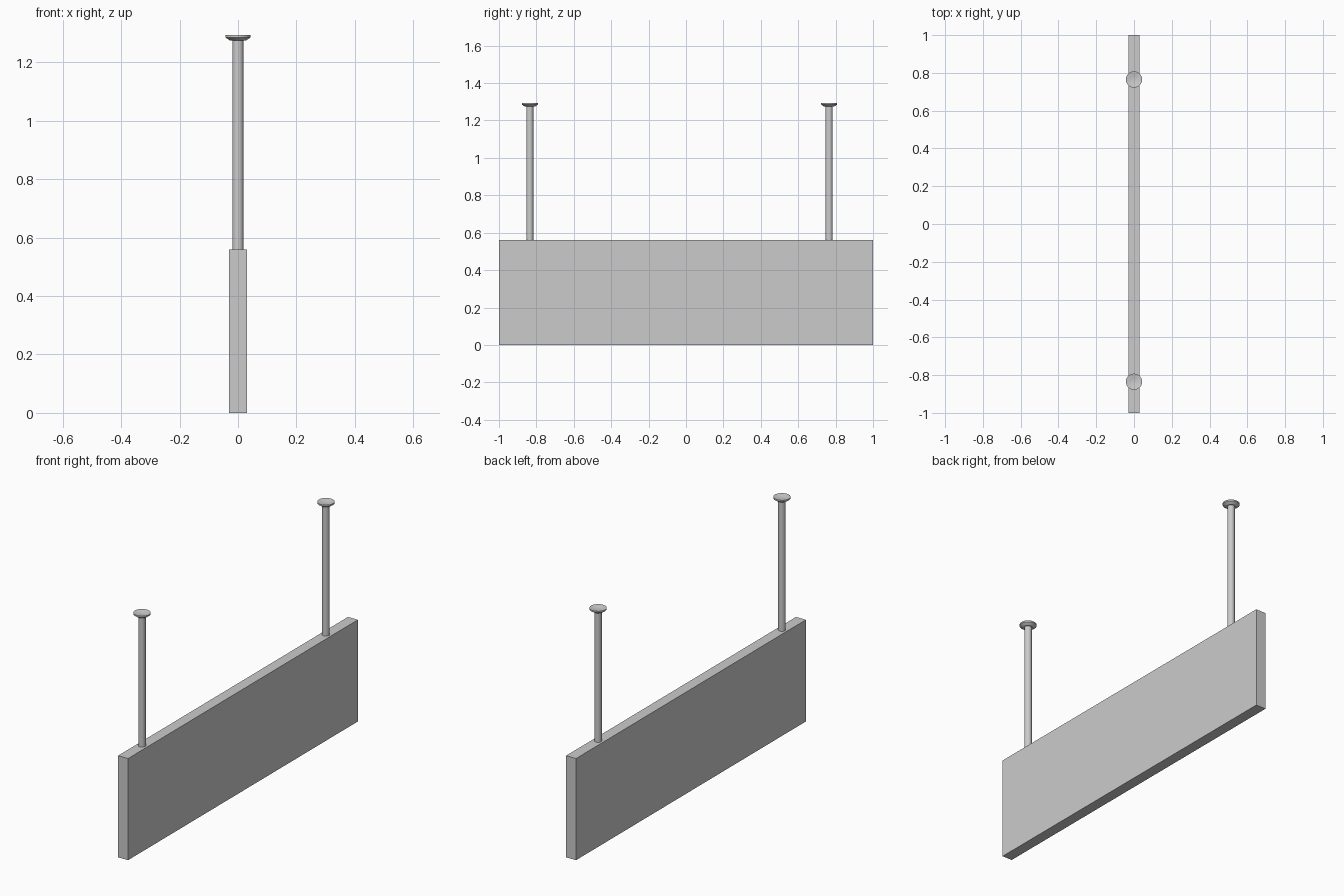
import bpy, bmesh, math

cube = bpy.data.objects.get("Cube")
if cube:
    bpy.data.objects.remove(cube, do_unlink=True)

# One flat grey for every part
grey = bpy.data.materials.new("light_grey")
grey.use_nodes = True
color = (0.6, 0.6, 0.6, 1)
grey.diffuse_color = color
grey.node_tree.nodes["Principled BSDF"].inputs["Base Color"].default_value = color

PANEL_TOP = 0.56
ROD_RADIUS = 0.019
TOP = 1.293


def add_object(name, bm):
    bmesh.ops.recalc_face_normals(bm, faces=bm.faces)
    mesh = bpy.data.meshes.new(name)
    bm.to_mesh(mesh)
    bm.free()
    mesh.materials.append(grey)
    obj = bpy.data.objects.new(name, mesh)
    bpy.context.collection.objects.link(obj)
    return obj


def lathe(name, profile, y, sides=24):
    """Spin a radius/height profile about a vertical axis."""
    bm = bmesh.new()
    verts = [bm.verts.new((r, 0, z)) for r, z in profile]
    edges = [bm.edges.new(pair) for pair in zip(verts, verts[1:])]
    bmesh.ops.spin(bm, geom=verts + edges, axis=(0, 0, 1), cent=(0, 0, 0),
                   angle=math.tau, steps=sides)
    bmesh.ops.remove_doubles(bm, verts=bm.verts, dist=0.0001)
    obj = add_object(name, bm)
    obj.location.y = y
    bpy.ops.object.select_all(action="DESELECT")
    obj.select_set(True)
    bpy.context.view_layer.objects.active = obj
    bpy.ops.object.shade_smooth_by_angle(angle=math.radians(30))


# Hanging panel
bm = bmesh.new()
bmesh.ops.create_cube(bm, size=1)
bmesh.ops.scale(bm, vec=(0.06, 2, PANEL_TOP), verts=bm.verts)
bmesh.ops.translate(bm, vec=(0, 0, PANEL_TOP / 2), verts=bm.verts)
add_object("panel", bm)

# Rods with flared ceiling flanges, slightly dished on top
rod = [(0, PANEL_TOP), (ROD_RADIUS, PANEL_TOP), (ROD_RADIUS, TOP - 0.01), (0, TOP - 0.01)]
flange = [(0, TOP - 0.018), (0.028, TOP - 0.018), (0.043, TOP - 0.008), (0.043, TOP),
          (0.039, TOP), (0.021, TOP - 0.006), (0, TOP - 0.006)]
for side, y in (("front", -0.835), ("back", 0.765)):
    lathe(side + "_rod", rod, y)
    lathe(side + "_flange", flange, y)
